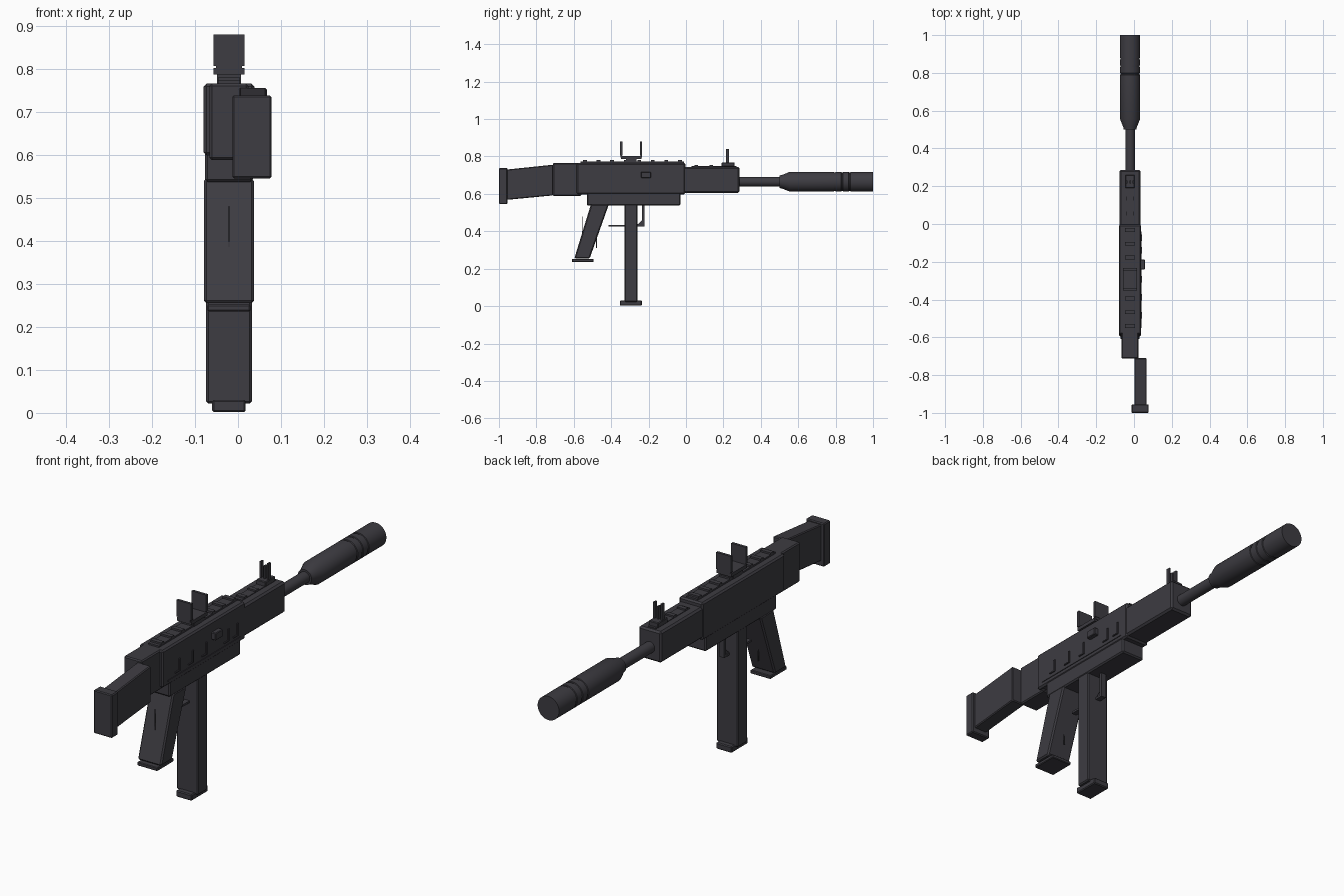
import bpy, bmesh, math
from mathutils import Matrix

if "Cube" in bpy.data.objects:
    bpy.data.objects.remove(bpy.data.objects["Cube"])

CX = -0.021   # centre plane of the body
BORE = 0.665  # height of the barrel axis

metal = bpy.data.materials.new("dark gunmetal")
metal.diffuse_color = (0.047, 0.045, 0.054, 1)
metal.use_nodes = True
metal.node_tree.nodes["Principled BSDF"].inputs["Base Color"].default_value = metal.diffuse_color


def finish(name, bm, bevel=0.0, smooth=False):
    bmesh.ops.recalc_face_normals(bm, faces=bm.faces)
    me = bpy.data.meshes.new(name)
    bm.to_mesh(me)
    bm.free()
    me.materials.append(metal)
    ob = bpy.data.objects.new(name, me)
    bpy.context.collection.objects.link(ob)
    if bevel:
        mod = ob.modifiers.new("edge", 'BEVEL')
        mod.width, mod.segments = bevel, 1
    if smooth:
        bpy.ops.object.select_all(action='DESELECT')
        ob.select_set(True)
        bpy.context.view_layer.objects.active = ob
        bpy.ops.object.shade_smooth_by_angle(angle=math.radians(30))
    return ob


def prism(name, x0, x1, profile, bevel=0.0):
    """Side profile of (y, z) points, extruded along x."""
    bm = bmesh.new()
    face = bm.faces.new([bm.verts.new((x0, y, z)) for y, z in profile])
    new = bmesh.ops.extrude_face_region(bm, geom=[face])["geom"]
    bmesh.ops.translate(bm, vec=(x1 - x0, 0, 0),
                        verts=[v for v in new if isinstance(v, bmesh.types.BMVert)])
    return finish(name, bm, bevel)


def box(name, x, y, z, bevel=0.0):
    return prism(name, x[0], x[1],
                 [(y[0], z[0]), (y[1], z[0]), (y[1], z[1]), (y[0], z[1])], bevel)


def mid(half):
    return (CX - half, CX + half)


def lathe(name, profile, sides=32):
    """Closed turned part along y from (y, radius) points."""
    bm = bmesh.new()
    rings = []
    for y, r in profile:
        rings.append([bm.verts.new((CX + r * math.cos(2 * math.pi * i / sides), y,
                                    BORE + r * math.sin(2 * math.pi * i / sides)))
                      for i in range(sides)])
    for a, b in zip(rings, rings[1:]):
        for i in range(sides):
            j = (i + 1) % sides
            bm.faces.new((a[i], a[j], b[j], b[i]))
    bm.faces.new(rings[0])
    bm.faces.new(rings[-1])
    return finish(name, bm, smooth=True)


# Barrel and suppressor with turned grooves
lathe("barrel", [(0.25, 0.025), (0.51, 0.025)])
profile = [(0.5, 0.034), (0.513, 0.036), (0.555, 0.053)]
for y in (0.79, 0.83, 0.87):
    profile += [(y, 0.053), (y + 0.002, 0.050), (y + 0.008, 0.050), (y + 0.01, 0.053)]
profile += [(1.0, 0.053)]
lathe("suppressor", profile)

# Handguard and receiver
box("handguard", mid(0.056), (-0.02, 0.286), (0.606, 0.745), 0.008)
box("upper_receiver", mid(0.059),  (-0.585, -0.003), (0.598, 0.765), 0.007)
box("lower_receiver", mid(0.056), (-0.53, -0.03), (0.537, 0.61), 0.006)
box("rear_block", mid(0.045), (-0.712, -0.56), (0.588, 0.765), 0.005)

# Folding stock, set to the right of the body
prism("stock", 0.002, 0.067,
      [(-0.96, 0.568), (-0.71, 0.592), (-0.71, 0.756), (-0.96, 0.73)], 0.004)
box("butt_pad", (-0.013, 0.078), (-1.0, -0.955), (0.545, 0.738), 0.004)

# Top rails
box("main_rail", mid(0.026), (-0.565, -0.012), (0.76, 0.772))
for i in range(8):
    y = -0.55 + i * 0.0725
    box("main_rail_tooth", mid(0.026), (y, y + 0.02), (0.765, 0.78))
box("front_rail", mid(0.02), (0.03, 0.27), (0.74, 0.748))
for y in (0.045, 0.125):
    box("front_rail_tooth", mid(0.02), (y, y + 0.02), (0.742, 0.755))

# Rear sight: base with two upright plates
box("rear_sight_foot", mid(0.028), (-0.32, -0.265), (0.765, 0.79))
box("rear_sight_base", mid(0.036), (-0.348, -0.238), (0.786, 0.802))
for y in (-0.352, -0.246):
    box("rear_sight_plate", mid(0.036), (y, y + 0.012), (0.806, 0.88))
    box("rear_sight_clip", mid(0.03), (y + 0.002, y + 0.01), (0.795, 0.81))

# Front sight: base with three posts
box("front_sight_base", mid(0.024), (0.19, 0.26), (0.745, 0.768), 0.003)
for x, top in ((-0.018, 0.84), (0, 0.825), (0.018, 0.84)):
    box("front_sight_post", (CX + x - 0.004, CX + x + 0.004), (0.214, 0.23), (0.765, top))

# Pistol grip, raked backward, with flat foot
prism("grip", CX - 0.058, CX + 0.058,
      [(-0.597, 0.255), (-0.515, 0.255), (-0.412, 0.545), (-0.508, 0.545)], 0.006)
box("grip_foot", mid(0.05), (-0.61, -0.494), (0.236, 0.252), 0.003)
for y, z0, z1 in ((-0.555, 0.3, 0.48), (-0.478, 0.31, 0.43)):
    box("grip_wire", mid(0.002), (y - 0.002, y + 0.002), (z0, z1))

# Magazine
box("magazine", mid(0.053), (-0.328, -0.26), (0.022, 0.545), 0.005)
box("magazine_foot", mid(0.039), (-0.353, -0.236), (0.002, 0.03), 0.004)

# Trigger guard and catch ahead of the magazine
box("trigger_guard", mid(0.012), (-0.415, -0.225), (0.425, 0.434))
box("magazine_catch", mid(0.012), (-0.234, -0.222), (0.425, 0.545))
prism("catch_brace", CX - 0.008, CX + 0.008,
      [(-0.262, 0.434), (-0.234, 0.434), (-0.234, 0.46)])

# Right side details: seam strip, ticks and control block
box("side_seam", (0.035, 0.041), (-0.55, -0.04), (0.618, 0.622))
for y in (-0.47, -0.375, -0.28, -0.125, -0.06):
    box("side_tick", (0.035, 0.043), (y - 0.004, y + 0.004), (0.635, 0.69))
    box("side_tick_foot", (0.035, 0.043), (y - 0.03, y), (0.635, 0.64))
box("control_block", (0.03, 0.058), (-0.24, -0.188), (0.685, 0.718), 0.003)
